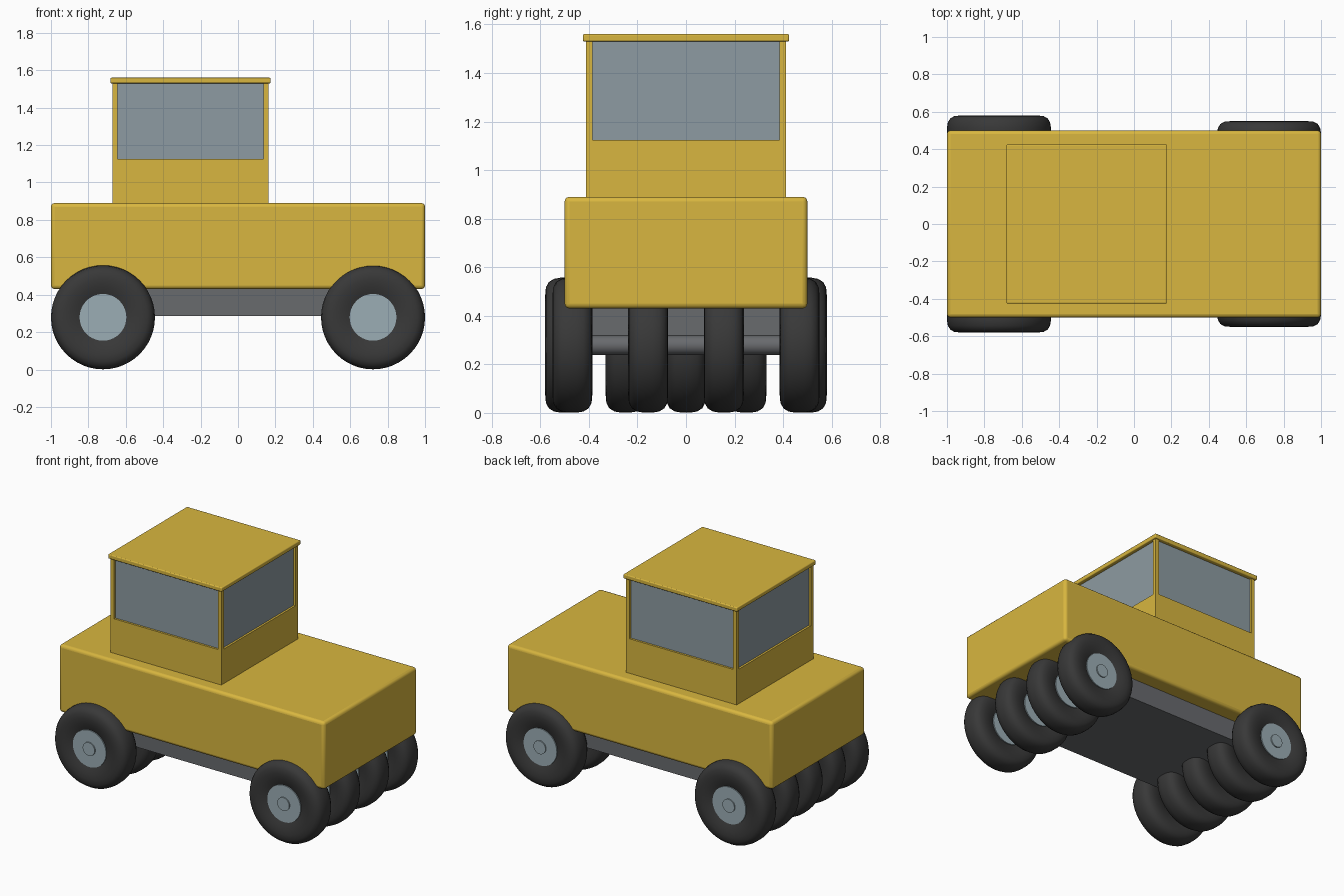
import bpy, math

cube = bpy.data.objects.get("Cube")
if cube:
    bpy.data.objects.remove(cube, do_unlink=True)


def material(name, rgb):
    m = bpy.data.materials.new(name)
    m.use_nodes = True
    m.diffuse_color = (*rgb, 1)
    m.node_tree.nodes["Principled BSDF"].inputs["Base Color"].default_value = (*rgb, 1)
    return m


YELLOW = material("yellow_paint", (0.69, 0.47, 0.05))
RUBBER = material("black_rubber", (0.04, 0.04, 0.04))
STEEL = material("chassis_grey", (0.14, 0.145, 0.155))
GLASS = material("window_glass", (0.27, 0.33, 0.36))
HUB = material("hub_metal", (0.33, 0.42, 0.46))


def smooth(obj):
    bpy.ops.object.select_all(action='DESELECT')
    obj.select_set(True)
    bpy.context.view_layer.objects.active = obj
    bpy.ops.object.shade_smooth_by_angle(angle=math.radians(35))


def box(name, mat, x, y, z, bevel=0.0):
    """Box from (min, max) pairs on each axis."""
    spans = (x, y, z)
    bpy.ops.mesh.primitive_cube_add(size=1, location=[(a + b) / 2 for a, b in spans])
    obj = bpy.context.object
    obj.name = name
    obj.scale = [b - a for a, b in spans]
    bpy.ops.object.transform_apply(location=False, rotation=False, scale=True)
    obj.data.materials.append(mat)
    if bevel:
        mod = obj.modifiers.new("soft_edges", 'BEVEL')
        mod.width = bevel
        mod.segments = 3
        smooth(obj)
    return obj


def lathe(name, mat, profile, steps=48):
    """Spin a closed (radius, y) profile around the y axis."""
    n = len(profile)
    verts = []
    for i in range(steps):
        a = math.tau * i / steps
        verts += [(r * math.cos(a), y, r * math.sin(a)) for r, y in profile]
    faces = []
    for i in range(steps):
        j = (i + 1) % steps
        for k in range(n):
            m = (k + 1) % n
            faces.append((i * n + k, i * n + m, j * n + m, j * n + k))
    mesh = bpy.data.meshes.new(name)
    mesh.from_pydata(verts, [], faces)
    mesh.materials.append(mat)
    obj = bpy.data.objects.new(name, mesh)
    bpy.context.collection.objects.link(obj)
    smooth(obj)
    return obj


def cylinder(name, mat, radius, length):
    bpy.ops.mesh.primitive_cylinder_add(vertices=40, radius=radius, depth=length,
                                        rotation=(math.pi / 2, 0, 0))
    obj = bpy.context.object
    obj.name = name
    bpy.ops.object.transform_apply(location=False, rotation=True, scale=False)
    obj.data.materials.append(mat)
    smooth(obj)
    return obj


# Body and chassis
box("body", YELLOW, (-1, 1), (-0.5, 0.5), (0.43, 0.89), 0.02)
box("chassis", STEEL, (-0.72, 0.72), (-0.39, 0.39), (0.285, 0.44))

# Cab: lower panel, glazing, corner pillars, roof
X0, X1, Y = -0.67, 0.163, 0.412
SILL, EAVE, POST, INSET = 1.125, 1.53, 0.026, 0.014
box("cab_base", YELLOW, (X0, X1), (-Y, Y), (0.88, SILL))
box("cab_windows", GLASS, (X0 + INSET, X1 - INSET), (-Y + INSET, Y - INSET), (SILL, EAVE))
for px, end in ((X0, "rear"), (X1 - POST, "front")):
    for py, side in ((-Y, "right"), (Y - POST, "left")):
        box(f"{end}_{side}_pillar", YELLOW, (px, px + POST), (py, py + POST), (SILL, EAVE))
box("cab_roof", YELLOW, (X0 - 0.012, X1 + 0.012), (-0.425, 0.425), (EAVE, 1.56), 0.006)

# Master wheel: rounded tyre, hub disc and centre cap
half = [(0.115, 0.058), (0.14, 0.068), (0.17, 0.077), (0.205, 0.082),
        (0.238, 0.079), (0.26, 0.067), (0.273, 0.046), (0.278, 0.018)]
tyre = lathe("tyre", RUBBER, half + [(r, -y) for r, y in reversed(half)])
hub = cylinder("hub", HUB, 0.125, 0.138)
cap = cylinder("hub_cap", HUB, 0.045, 0.154)


def wheel(x, y, label):
    for part in (tyre, hub, cap):
        copy = part.copy()
        copy.name = f"{label}_{part.name}"
        copy.location = (x, y, 0.279)
        bpy.context.collection.objects.link(copy)


# Two staggered axles: four wheels on one, five on the other
for label, x, count, pitch in (("front", 0.722, 4, 0.312), ("rear", -0.722, 5, 0.249)):
    outer = pitch * (count - 1) / 2
    for i in range(count):
        wheel(x, i * pitch - outer, f"{label}_{i + 1}")
    axle = cylinder(f"{label}_axle", STEEL, 0.04, 2 * outer)
    axle.location = (x, 0, 0.279)
for part in (tyre, hub, cap):
    bpy.data.objects.remove(part)
